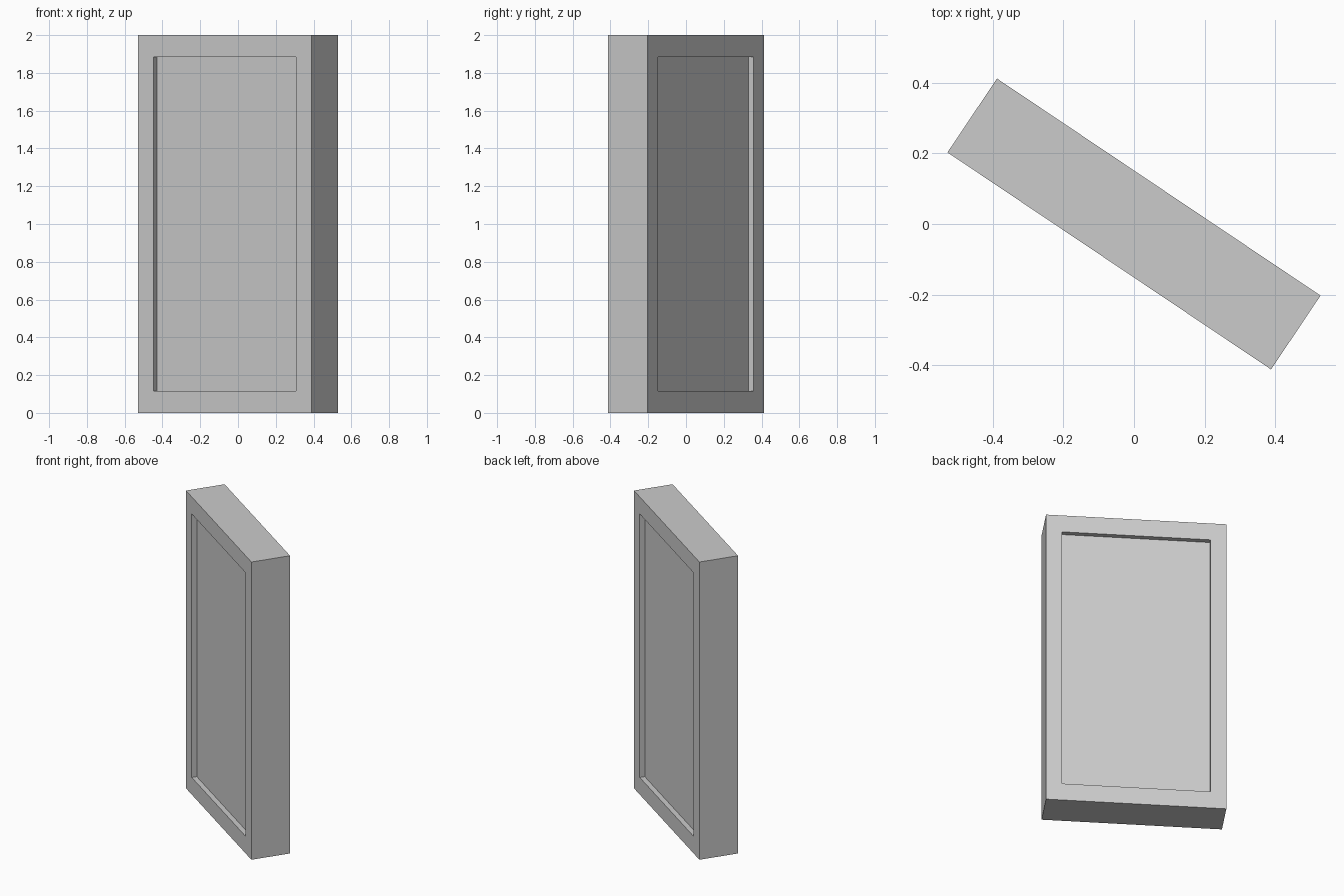
import bpy
import bmesh
from math import copysign, radians

if "Cube" in bpy.data.objects:
    bpy.data.objects.remove(bpy.data.objects["Cube"])

WIDTH, THICK, HEIGHT = 1.104, 0.252, 2.0
SIDE_RIM, END_RIM, RECESS = 0.097, 0.115, 0.033
TURN = radians(-33.85)

# Plain grey surface
grey = bpy.data.materials.new("plain grey")
grey.use_nodes = True
colour = (0.6, 0.6, 0.6, 1)
grey.diffuse_color = colour
grey.node_tree.nodes["Principled BSDF"].inputs["Base Color"].default_value = colour

# Upright slab
bm = bmesh.new()
bmesh.ops.create_cube(bm, size=1)
bmesh.ops.scale(bm, vec=(WIDTH, THICK, HEIGHT), verts=bm.verts)
bm.normal_update()

# Sunken panel framed by a rim, on both broad faces
for panel in [f for f in bm.faces if abs(f.normal.y) > 0.9]:
    bmesh.ops.inset_individual(bm, faces=[panel], thickness=SIDE_RIM)
    for v in panel.verts:
        v.co.x = copysign(WIDTH / 2 - SIDE_RIM, v.co.x)
        v.co.z = copysign(HEIGHT / 2 - END_RIM, v.co.z)
    bmesh.ops.inset_individual(bm, faces=[panel], thickness=0)
    for v in panel.verts:
        v.co.y -= copysign(RECESS, v.co.y)
bmesh.ops.recalc_face_normals(bm, faces=bm.faces)

mesh = bpy.data.meshes.new("panel_slab")
bm.to_mesh(mesh)
bm.free()
mesh.materials.append(grey)

# Stand the slab on the ground, turned about the vertical
slab = bpy.data.objects.new("panel_slab", mesh)
slab.location.z = HEIGHT / 2
slab.rotation_euler.z = TURN
bpy.context.collection.objects.link(slab)
